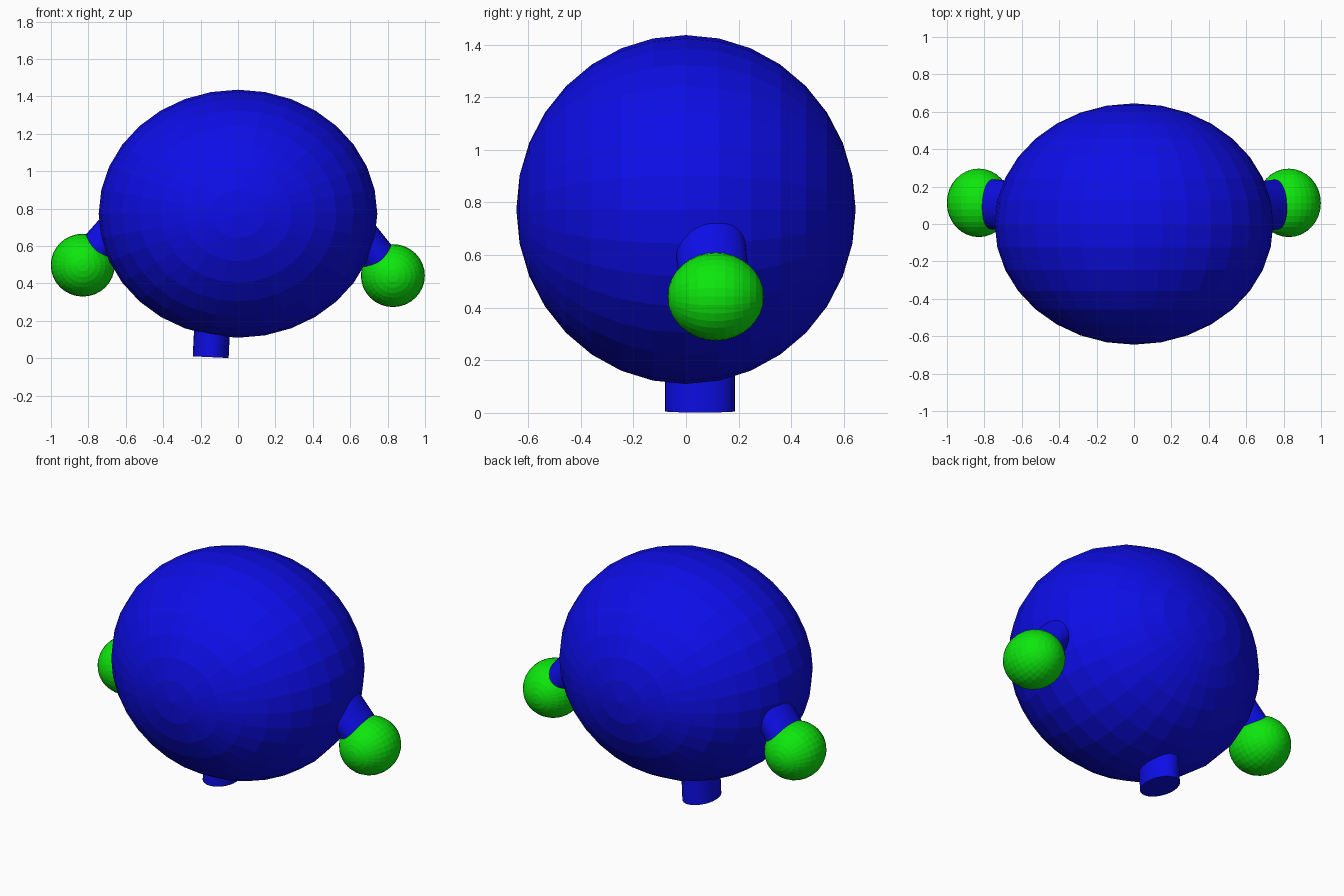
import bpy, bmesh, math
from mathutils import Matrix, Vector

if "Cube" in bpy.data.objects:
    bpy.data.objects.remove(bpy.data.objects["Cube"])


def material(name, rgb):
    m = bpy.data.materials.new(name)
    m.diffuse_color = (*rgb, 1)
    m.use_nodes = True
    m.node_tree.nodes["Principled BSDF"].inputs["Base Color"].default_value = m.diffuse_color
    return m


BLUE = material("blue", (0.004, 0.004, 0.8))
GREEN = material("green", (0.004, 0.8, 0.004))


def finish(name, bm, mat):
    me = bpy.data.meshes.new(name)
    bm.to_mesh(me)
    bm.free()
    me.materials.append(mat)
    ob = bpy.data.objects.new(name, me)
    bpy.context.collection.objects.link(ob)
    return ob


def ellipsoid(name, centre, radii, mat):
    # flat-faced sphere with its poles along y
    bm = bmesh.new()
    m = (Matrix.Translation(centre) @ Matrix.Diagonal((*radii, 1))
         @ Matrix.Rotation(math.pi / 2, 4, 'X'))
    bmesh.ops.create_uvsphere(bm, u_segments=32, v_segments=16, radius=1, matrix=m)
    return finish(name, bm, mat)


def limb(name, start, end, rx, ry, mat):
    # oval cylinder between two points, its long diameter along y
    a, b = Vector(start), Vector(end)
    z = (b - a).normalized()
    x = Vector((0, 1, 0)).cross(z).normalized()
    y = z.cross(x)
    rot = Matrix((x, y, z)).transposed().to_4x4()
    m = Matrix.Translation((a + b) / 2) @ rot @ Matrix.Diagonal((rx, ry, 1, 1))
    bm = bmesh.new()
    bmesh.ops.create_cone(bm, cap_ends=True, segments=32, radius1=1, radius2=1,
                          depth=(b - a).length, matrix=m)
    for f in bm.faces:
        f.smooth = len(f.verts) == 4
    for e in bm.edges:
        e.smooth = all(len(f.verts) == 4 for f in e.link_faces)
    return finish(name, bm, mat)


# round body
ellipsoid("body", (0, 0, 0.773), (0.745, 0.645, 0.663), BLUE)

# arms, each ending in a ball hand
arms = {"left": ((-0.55, 0.085, 0.815), (-0.83, 0.113, 0.498)),
        "right": ((0.57, 0.08, 0.765), (0.828, 0.113, 0.442))}
for side, (shoulder, hand) in arms.items():
    limb(side + "_arm", shoulder, hand, 0.096, 0.134, BLUE)
    ellipsoid(side + "_hand", hand, (0.171, 0.183, 0.168), GREEN)

# single short leg
limb("leg", (-0.132, 0.053, 0.3), (-0.146, 0.053, 0.006), 0.096, 0.133, BLUE)
